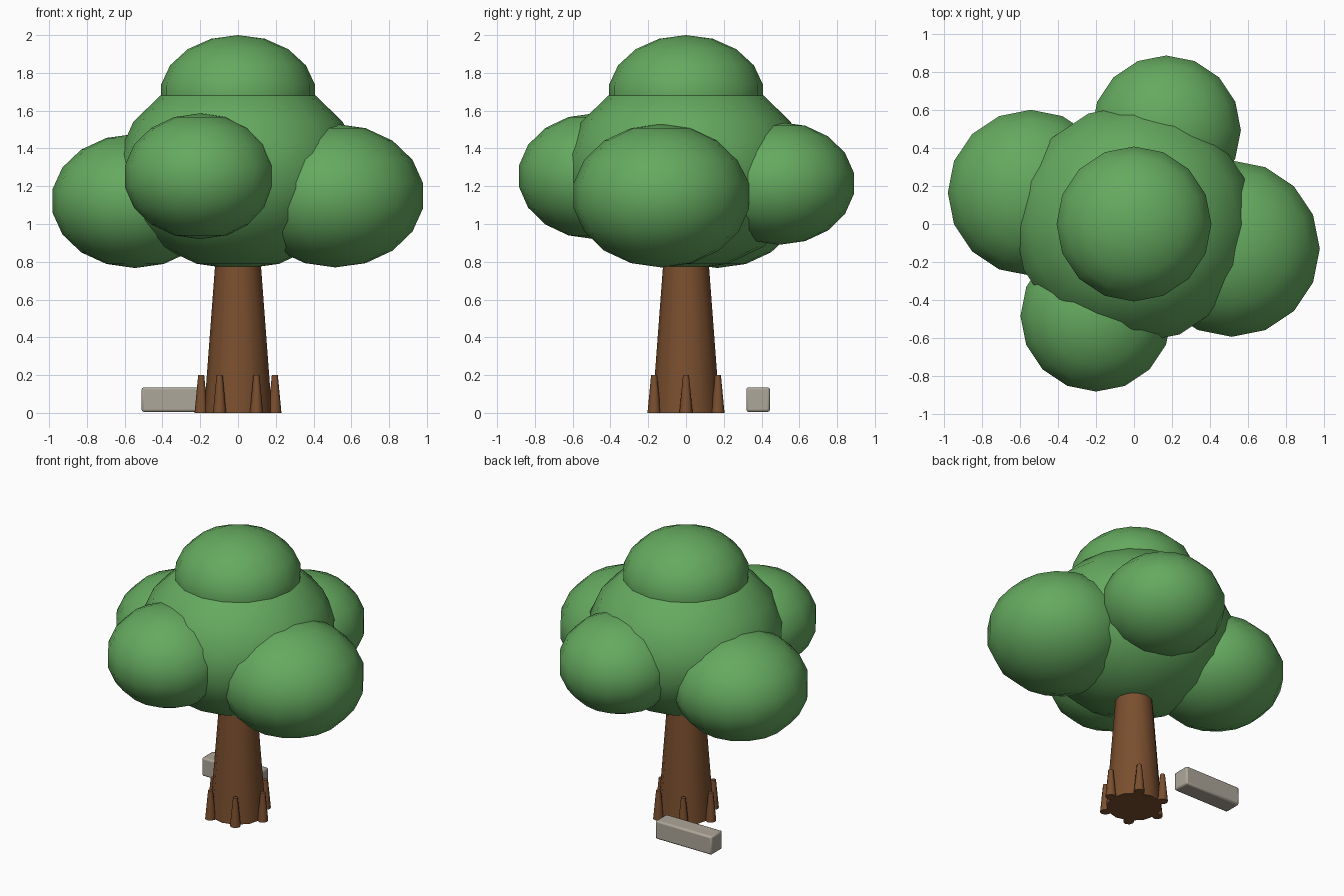
import bpy
from math import cos, sin, radians

cube = bpy.data.objects.get("Cube")
if cube:
    bpy.data.objects.remove(cube, do_unlink=True)


def make_material(name, rgb):
    mat = bpy.data.materials.new(name)
    mat.use_nodes = True
    color = (*rgb, 1)
    mat.diffuse_color = color
    bsdf = mat.node_tree.nodes["Principled BSDF"]
    bsdf.inputs["Base Color"].default_value = color
    bsdf.inputs["Roughness"].default_value = 0.9
    return mat


leaf_green = make_material("leaf green", (0.13, 0.40, 0.115))
bark_brown = make_material("bark brown", (0.195, 0.078, 0.028))
stone_grey = make_material("stone grey", (0.42, 0.385, 0.32))


def finish(name, mat, angle=40):
    obj = bpy.context.object
    obj.name = name
    obj.data.materials.append(mat)
    bpy.ops.object.shade_smooth_by_angle(angle=radians(angle))
    return obj


def leaf_clump(name, center, radius, half_height):
    bpy.ops.mesh.primitive_uv_sphere_add(segments=16, ring_count=9, location=center)
    bpy.context.object.scale = (radius, radius, half_height)
    bpy.ops.object.transform_apply(location=False, rotation=False, scale=True)
    finish(name, leaf_green, 60)


def tapered_post(name, x, y, sides, bottom, top, height):
    bpy.ops.mesh.primitive_cone_add(vertices=sides, radius1=bottom, radius2=top,
                                    depth=height, location=(x, y, height / 2))
    finish(name, bark_brown, 50)


# Trunk and the ring of buttress roots
tapered_post("trunk", 0, 0, 12, 0.18, 0.105, 1.0)
for i in range(6):
    a = radians(60 * i)
    tapered_post(f"root_{i + 1}", 0.195 * cos(a), 0.195 * sin(a), 8, 0.035, 0.016, 0.2)

# Foliage: central mass, cap and four side clumps
leaf_clump("canopy_center", (0, 0, 1.28), 0.64, 0.522)
leaf_clump("canopy_top", (0, 0, 1.68), 0.415, 0.32)
leaf_clump("canopy_right", (-0.545, 0.165, 1.122), 0.444, 0.355)
leaf_clump("canopy_left", (0.515, -0.13, 1.15), 0.472, 0.38)
leaf_clump("canopy_front", (-0.2, -0.485, 1.253), 0.405, 0.333)
leaf_clump("canopy_back", (0.17, 0.495, 1.215), 0.40, 0.325)

# Low stone block behind the trunk
bpy.ops.mesh.primitive_cube_add(size=1, location=(-0.29, 0.382, 0.07))
block = bpy.context.object
block.scale = (0.44, 0.125, 0.13)
bpy.ops.object.transform_apply(location=False, rotation=False, scale=True)
bevel = block.modifiers.new("soft_edges", "BEVEL")
bevel.width = 0.012
bevel.segments = 2
finish("stone_block", stone_grey, 30)
